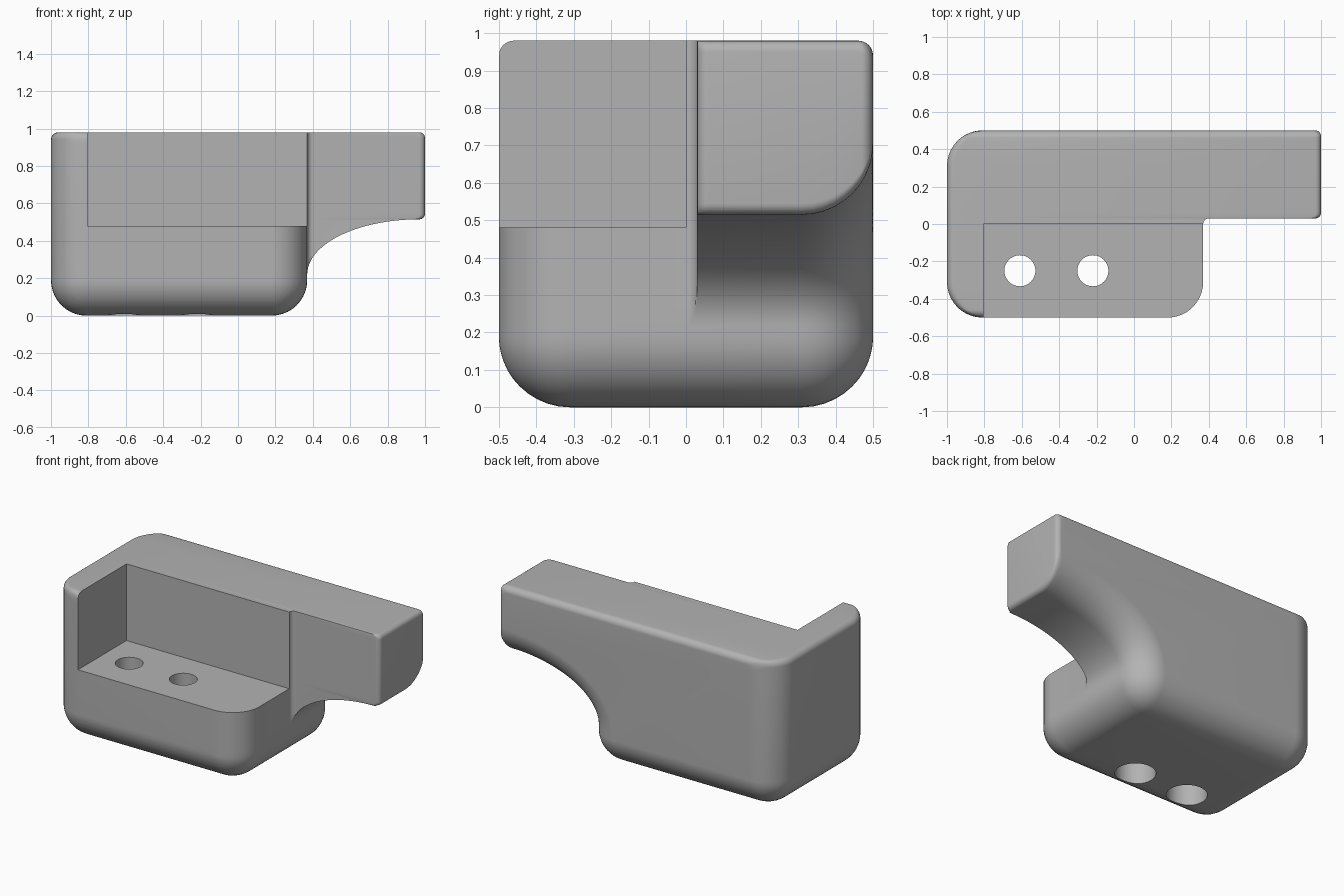
import bpy, bmesh
from math import sin, cos, pi, sqrt, radians, hypot

if "Cube" in bpy.data.objects:
    bpy.data.objects.remove(bpy.data.objects["Cube"])

BIG, TOP, END = 0.19, 0.04, 0.03      # fillet radii
BODY_X, ARM_Y, HEIGHT = 0.37, 0.03, 0.98

grey = bpy.data.materials.new("plain_grey")
grey.use_nodes = True
grey.diffuse_color = (0.45, 0.45, 0.45, 1)
grey.node_tree.nodes["Principled BSDF"].inputs["Base Color"].default_value = grey.diffuse_color


def make_object(name, bm):
    bmesh.ops.recalc_face_normals(bm, faces=bm.faces)
    mesh = bpy.data.meshes.new(name)
    bm.to_mesh(mesh)
    bm.free()
    mesh.materials.append(grey)
    obj = bpy.data.objects.new(name, mesh)
    bpy.context.collection.objects.link(obj)
    return obj


def arc(cx, cz, r, start, steps=10):
    for i in range(steps + 1):
        a = radians(start) + i * pi / 2 / steps
        yield cx + r * cos(a), cz + r * sin(a), cos(a), sin(a)


def inset(r, depth):
    """Fillet inset at a given depth from the rounded face."""
    d = r - depth
    return r - sqrt(max(0, r * r - d * d)) if d > 0 else 0


# Side profile: x, z, and weights of the big, end and top fillets
profile = []
for x, z, nx, nz in arc(-1 + BIG, BIG, BIG, 180):
    profile.append((x, z, (-nx, -nz), 0, 0))
for x, z, nx, nz in arc(BODY_X - BIG, BIG, BIG, 270):
    profile.append((x, z, (-nx, -nz), 0, 0))
for i in range(29):
    a = pi - i * pi / 56
    nx, nz = cos(a) / 0.6, sin(a) / 0.295
    n = hypot(nx, nz)
    profile.append((0.97 + 0.6 * cos(a), 0.22 + 0.295 * sin(a), (nx / n, nz / n), 0, 0))
for x, z, _, _ in arc(1 - END, 0.515 + END, END, 270, 6):
    profile.append((x, z, (0, 1), 1, 0))
for x, z, _, _ in arc(1 - END, HEIGHT - END, END, 0, 6):
    profile.append((x, z, (0, 0), 1, 1))
for x, z, _, _ in arc(-1 + TOP, HEIGHT - TOP, TOP, 90, 6):
    profile.append((x, z, (1, 0), 0, 1))


def section(y, limit=None):
    """Profile ring at y; limit cuts it off at the body's right wall."""
    depth = 0.5 - abs(y)
    big, top = inset(BIG, depth), inset(TOP, depth)
    end = inset(END, min(depth, y - ARM_Y)) if limit is None else 0
    ring = []
    for x, z, (bx, bz), on_end, on_top in profile:
        if limit is not None and z >= 0.2 and x >= BODY_X - 0.001:
            x, bx, bz = min(x, limit), -1, 0
        ring.append((x + bx * big - on_end * end, y, z + bz * big - on_top * top))
    return ring


# Rounded body in front, concave corner, then body and arm together
quarter = [i * pi / 20 for i in range(11)]
small = [i * pi / 12 for i in range(7)]
front = sorted({round(-0.5 + r * (1 - sin(a)), 5) for r in (BIG, TOP) for a in quarter})
back = sorted({round(0.5 - r * (1 - sin(a)), 5) for r in (BIG, TOP, END) for a in quarter})
sections = [section(y, BODY_X) for y in front]
sections += [section(ARM_Y * sin(a), BODY_X + END * (1 - cos(a))) for a in small]
sections += [section(ARM_Y + END * (1 - cos(a))) for a in small]
sections += [section(y) for y in back]

bm = bmesh.new()
rings = [[bm.verts.new(p) for p in ring] for ring in sections]
count = len(profile)
for r0, r1 in zip(rings, rings[1:]):
    for i in range(count):
        j = (i + 1) % count
        bm.faces.new((r0[i], r0[j], r1[j], r1[i]))
bm.faces.new(rings[0])
bm.faces.new(rings[-1])
bmesh.ops.remove_doubles(bm, verts=bm.verts, dist=0.0002)
bracket = make_object("bracket_body", bm)


def box_cutter(name, lo, hi):
    bm = bmesh.new()
    bmesh.ops.create_cube(bm, size=1)
    for v in bm.verts:
        v.co = [lo[k] if v.co[k] < 0 else hi[k] for k in range(3)]
    return make_object(name, bm)


def cylinder_cutter(name, x, radius, z0, z1):
    bm = bmesh.new()
    bmesh.ops.create_cone(bm, cap_ends=True, segments=48, radius1=radius,
                          radius2=radius, depth=z1 - z0)
    bmesh.ops.translate(bm, verts=bm.verts, vec=(x, -0.25, (z0 + z1) / 2))
    return make_object(name, bm)


# Open pocket and two counterbored screw holes
cutters = [box_cutter("pocket_cutter", (-0.805, -0.7, 0.48), (0.6, 0, 1.2))]
for x in (-0.61, -0.22):
    cutters.append(cylinder_cutter("hole_cutter", x, 0.083, -0.1, 0.6))
    cutters.append(cylinder_cutter("counterbore_cutter", x, 0.12, -0.2, 0.28))

bpy.context.view_layer.objects.active = bracket
bracket.select_set(True)
for cutter in cutters:
    mod = bracket.modifiers.new("cut", "BOOLEAN")
    mod.operation, mod.solver, mod.object = "DIFFERENCE", "EXACT", cutter
    bpy.ops.object.modifier_apply(modifier=mod.name)
    bpy.data.objects.remove(cutter)

bpy.ops.object.shade_smooth_by_angle(angle=radians(30))
